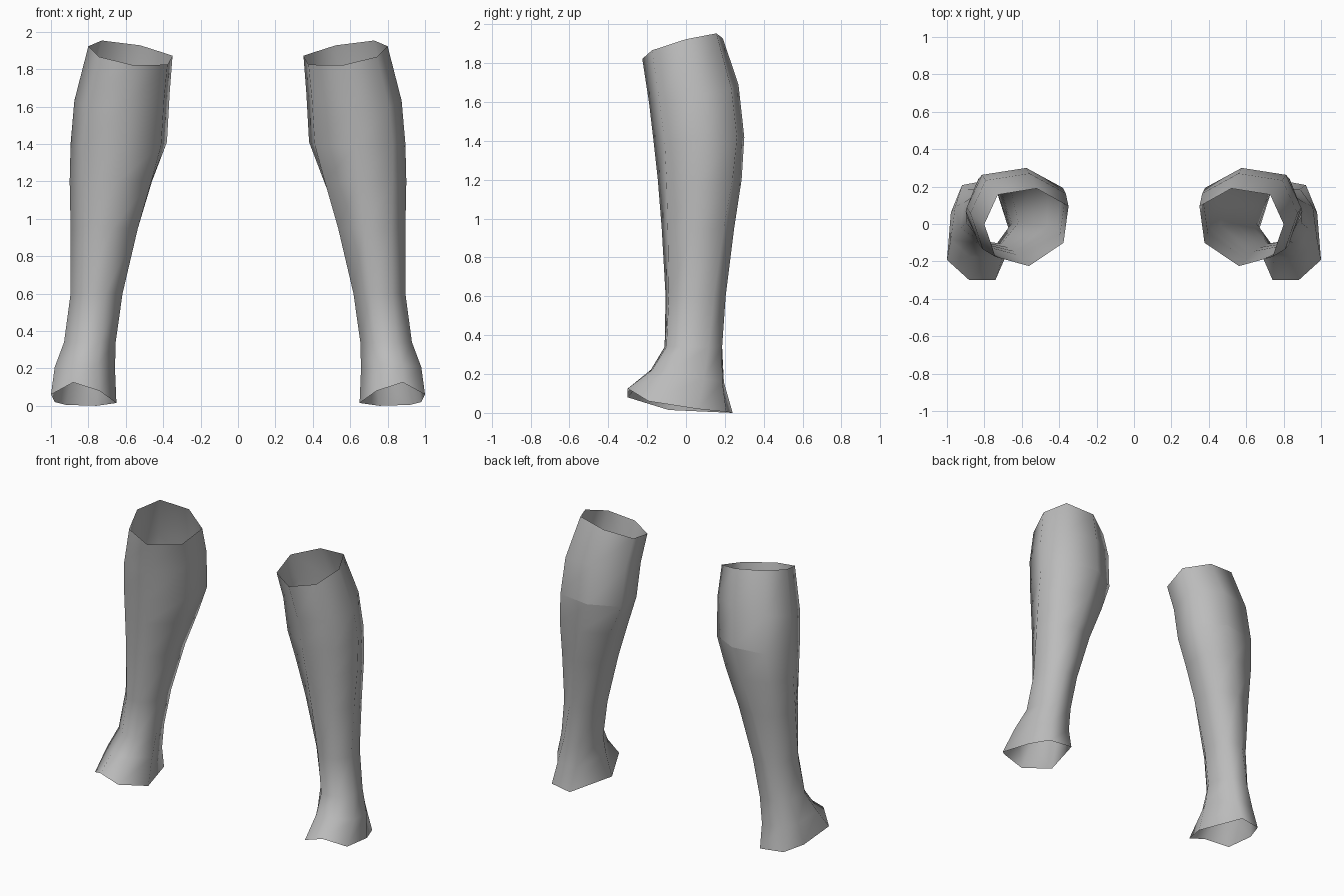
import bpy
import bmesh

cube = bpy.data.objects.get("Cube")
if cube:
    bpy.data.objects.remove(cube, do_unlink=True)

# One plain grey for both leg covers
grey = bpy.data.materials.new("plain grey")
grey.use_nodes = True
colour = (0.5, 0.5, 0.5, 1)
grey.diffuse_color = colour
grey.node_tree.nodes["Principled BSDF"].inputs["Base Color"].default_value = colour

# Seven-sided outlines in a unit box (x outward, y backward), from the back round the outside
knee_outline = [(.38, 1), (.84, .92), (1, .54), (.87, .12), (.47, 0), (.06, .3), (0, .77)]
foot_outline = [(.77, .94), (.94, .67), (1, .2), (.66, 0), (.26, 0), (0, .39), (.3, 1)]
# Rim height above the ground at each foot corner
foot_rim = [.005, .02, .06, .125, .08, .015, 0]

# Sections: height, inner x, outer x, front y, back y, slope across, slope backward
sections = [
    (1.88, .35, .80, -.225, .19, .17, .27),
    (1.64, .365, .875, -.19, .27, -.05, .2),
    (1.40, .38, .895, -.165, .30, 0, .08),
    (1.20, .44, .90, -.145, .29, 0, 0),
    (.95, .52, .895, -.125, .255, 0, 0),
    (.60, .61, .895, -.105, .215, 0, 0),
    (.34, .65, .93, -.11, .20, 0, 0),
    (.19, .655, .98, -.18, .207, 0, -.17),
    (0, .65, 1, -.30, .24, 0, 0),
]
CALF = 2


def section_points(section):
    """Fit the twisting outline into the section's box."""
    z, x0, x1, y0, y1, slope_x, slope_y = section
    twist = min(1, max(0, 1 - z / 1.4))
    for knee, foot, rim in zip(knee_outline, foot_outline, foot_rim):
        u, v = (a + (b - a) * twist for a, b in zip(knee, foot))
        dx, dy = (u - .5) * (x1 - x0), (v - .5) * (y1 - y0)
        height = z + slope_x * dx + slope_y * dy if z else rim
        yield (x0 + x1) / 2 + dx, (y0 + y1) / 2 + dy, height


def leg_cover(name, side):
    """Open tube from knee to foot; side is +1 for left, -1 for right."""
    bm = bmesh.new()
    rings = [[bm.verts.new((side * x, y, z)) for x, y, z in section_points(s)]
             for s in sections]
    for upper, lower in zip(rings, rings[1:]):
        for i in range(len(upper)):
            j = (i + 1) % len(upper)
            corners = [upper[i], upper[j], lower[j], lower[i]]
            bm.faces.new(corners if side > 0 else corners[::-1]).smooth = True
    # Crease across the back of the calf
    calf = rings[CALF]
    for a, b in ((calf[-1], calf[0]), (calf[0], calf[1])):
        bm.edges.get((a, b)).smooth = False
    mesh = bpy.data.meshes.new(name)
    bm.to_mesh(mesh)
    bm.free()
    mesh.materials.append(grey)
    bpy.context.collection.objects.link(bpy.data.objects.new(name, mesh))


leg_cover("left_leg_cover", 1)
leg_cover("right_leg_cover", -1)
